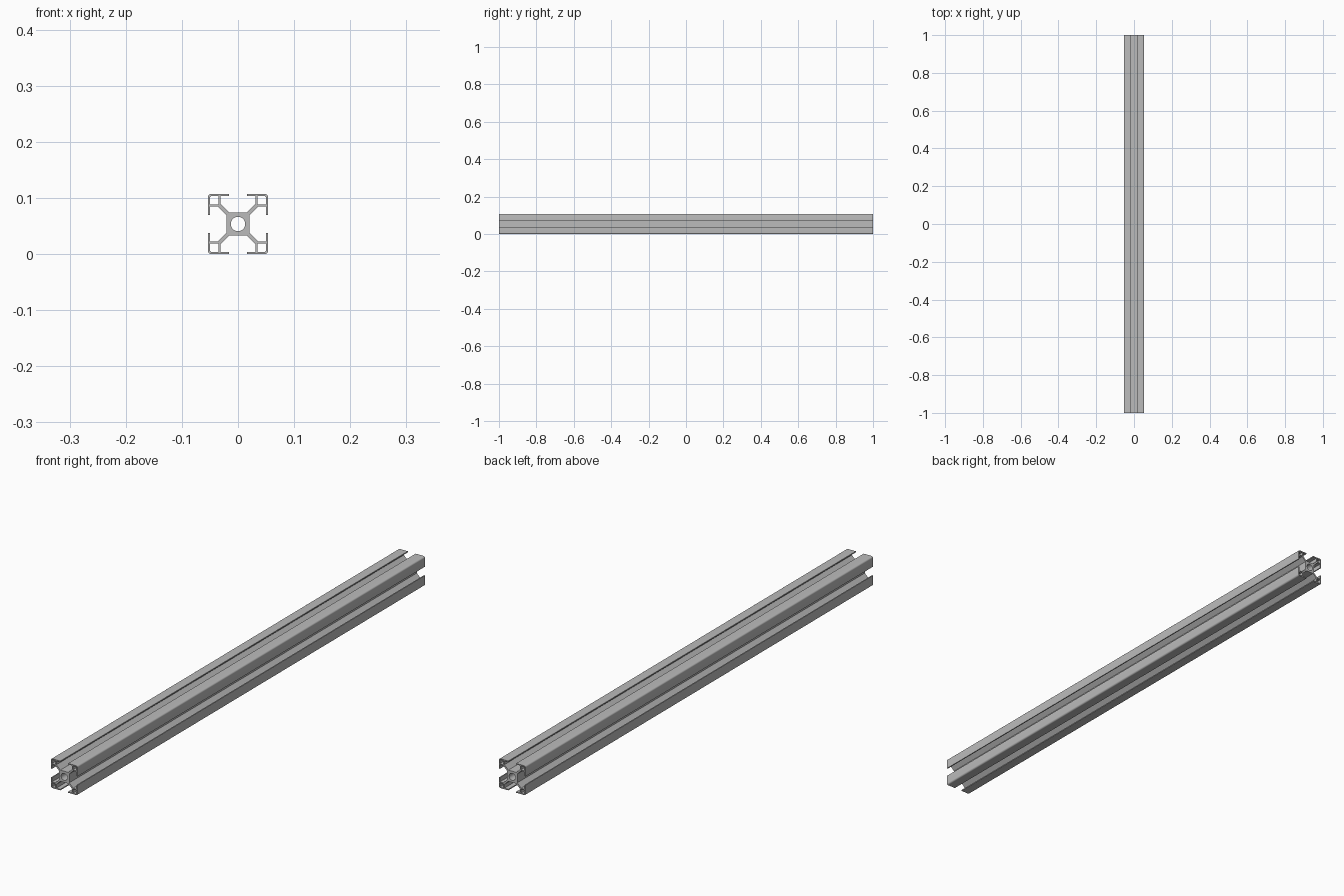
import bpy, math

if "Cube" in bpy.data.objects:
    bpy.data.objects.remove(bpy.data.objects["Cube"])

H = 0.0535      # half width of the profile
SLOT = 0.0160   # half width of the slot opening
CORE = 0.0205   # half width of the central core
WEB = 0.0045    # diagonal web offset
BOX = 0.0315    # inner face of the hollow corner
LIP = 0.0040    # lip thickness
R = 0.0060      # outer corner radius
WALL = 0.0035   # wall of the hollow corner

curve = bpy.data.curves.new("slotted_rail", 'CURVE')
curve.dimensions = '2D'
curve.fill_mode = 'BOTH'
curve.extrude = 1.0


def loop(points):
    s = curve.splines.new('POLY')
    s.points.add(len(points) - 1)
    for p, (x, y) in zip(s.points, points):
        p.co = (x, y, 0, 1)
    s.use_cyclic_u = True


def turn(points, k):
    for _ in range(k):
        points = [(-y, x) for x, y in points]
    return points


# One quadrant: core, web, corner box and lip, mirrored across the diagonal
half = [(CORE, CORE - WEB), (BOX + WEB, BOX), (H - LIP, BOX),
        (H - LIP, SLOT), (H, SLOT)]
arc = [(H - R + R * math.cos(a), H - R + R * math.sin(a))
       for a in (i * math.pi / 12 for i in range(7))]
quadrant = half + arc + [(y, x) for x, y in reversed(half)]
loop([p for k in range(4) for p in turn(quadrant, k)])

# Hollow corners
lo, hi, c = BOX + WALL, H - WALL, 0.002
cell = [(lo, lo), (hi, lo), (hi, hi - c), (hi - c, hi), (lo, hi)]
for k in range(4):
    loop(turn(cell, k))

# Central bore
loop([(0.0128 * math.cos(i * math.pi / 16), 0.0128 * math.sin(i * math.pi / 16))
      for i in range(32)])

# Lay the extrusion along y, resting on the ground
rail = bpy.data.objects.new("slotted_rail", curve)
bpy.context.collection.objects.link(rail)
rail.rotation_euler = (math.pi / 2, 0, 0)
rail.location = (0, 0, H)
mat = bpy.data.materials.new("aluminium grey")
mat.diffuse_color = (0.5, 0.5, 0.5, 1)
mat.use_nodes = True
mat.node_tree.nodes["Principled BSDF"].inputs["Base Color"].default_value = mat.diffuse_color
curve.materials.append(mat)

bpy.context.view_layer.objects.active = rail
rail.select_set(True)
bpy.ops.object.convert(target='MESH')
bpy.ops.object.mode_set(mode='EDIT')
bpy.ops.mesh.select_all(action='SELECT')
bpy.ops.mesh.remove_doubles(threshold=0.00005)
bpy.ops.mesh.normals_make_consistent(inside=False)
bpy.ops.object.mode_set(mode='OBJECT')
bpy.ops.object.shade_smooth_by_angle(angle=math.radians(30))
